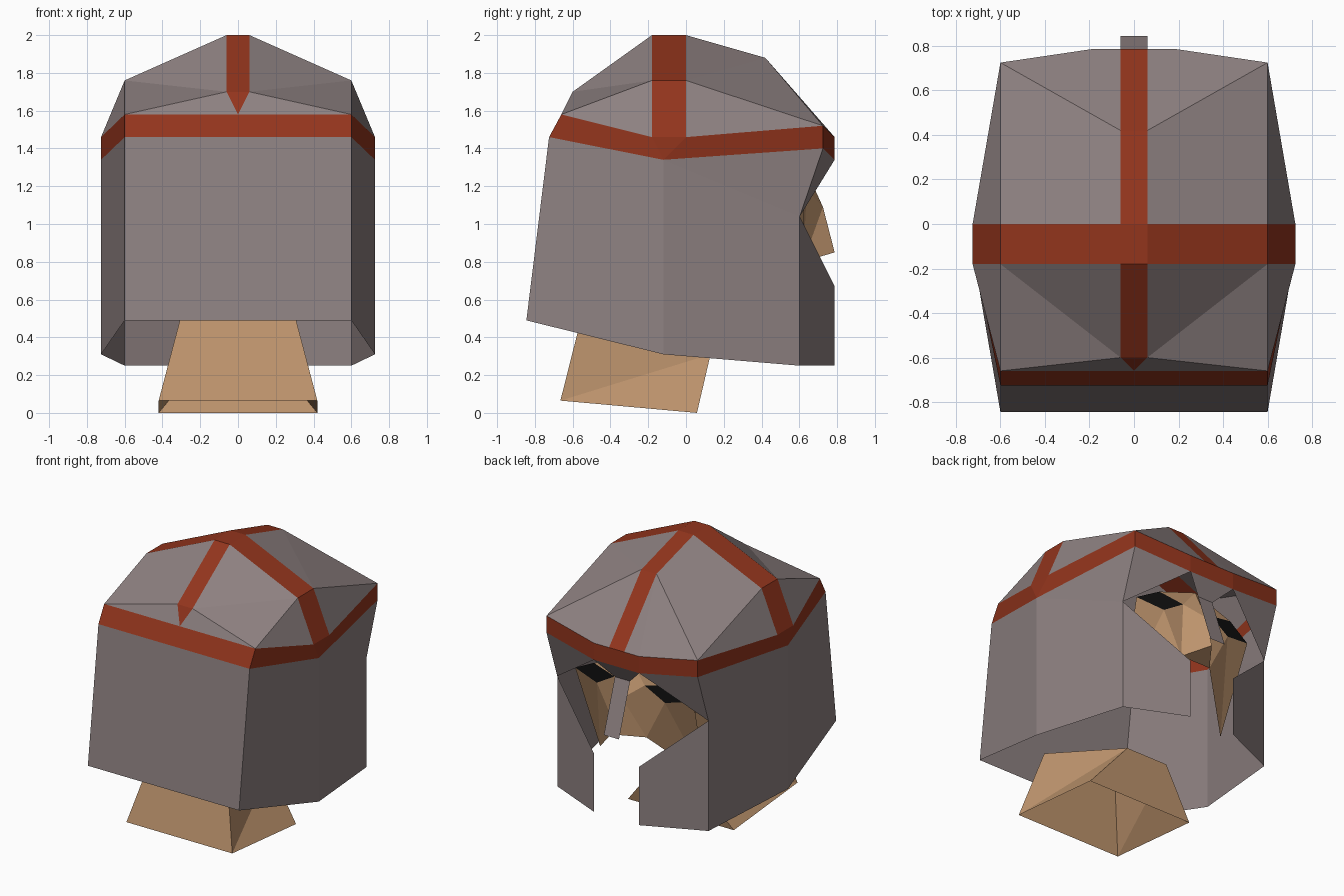
import bpy, bmesh
from mathutils import Vector

if "Cube" in bpy.data.objects:
    bpy.data.objects.remove(bpy.data.objects["Cube"])


def material(name, rgb):
    m = bpy.data.materials.new(name)
    m.diffuse_color = (*rgb, 1)
    m.use_nodes = True
    m.node_tree.nodes["Principled BSDF"].inputs["Base Color"].default_value = m.diffuse_color
    return m


STEEL = material("steel", (0.27, 0.22, 0.22))
RED = material("red_trim", (0.29, 0.035, 0.012))
SKIN = material("skin", (0.52, 0.30, 0.155))
BLACK = material("black", (0.005, 0.005, 0.005))


def part(name, faces, mat, centre=(0, 0, 1)):
    """Flat-faced half surface, turned outward and mirrored over x."""
    bm = bmesh.new()
    for face in faces:
        pts = []
        for p in face:
            if p not in pts:
                pts.append(p)
        if len(pts) < 3:
            continue
        f = bm.faces.new([bm.verts.new(p) for p in pts])
        f.normal_update()
        if f.normal.dot(f.calc_center_median() - Vector(centre)) < 0:
            f.normal_flip()
    bmesh.ops.remove_doubles(bm, verts=bm.verts, dist=0.0005)
    mesh = bpy.data.meshes.new(name)
    bm.to_mesh(mesh)
    bm.free()
    mesh.materials.append(mat)
    ob = bpy.data.objects.new(name, mesh)
    bpy.context.collection.objects.link(ob)
    mod = ob.modifiers.new("mirror", 'MIRROR')
    mod.use_clip = True
    return ob


def loft(a, b):
    return [(a[i], a[i + 1], b[i + 1], b[i]) for i in range(len(a) - 1)]


def mid(p):
    return (0, p[1], p[2])


# Band rails, from the -y centre round to the +y centre
corner_a, side_a, side_b = (.6, -.66, 1.58), (.725, -.18, 1.46), (.725, 0, 1.46)
corner_b, brow_up = (.6, .725, 1.52), (.18, .787, 1.46)
low_a, low_side = (.6, -.725, 1.46), (.725, -.12, 1.34)
low_b, brow_low = (.6, .725, 1.40), (.18, .787, 1.34)
upper = [mid(corner_a), corner_a, side_a, side_b, corner_b, brow_up, mid(brow_up)]
lower = [mid(low_a), low_a, low_side, low_side, low_b, brow_low, mid(brow_low)]
part("rim_band", loft(upper, lower), RED)

# Dome key points
ridge = [(.06, -.60, 1.70), (.06, -.18, 2.0), (.06, 0, 2.0), (.06, .42, 1.88),
         (.06, .787, 1.46)]
tip = mid(corner_a)
sh_a, sh_b = (.6, -.18, 1.76), (.6, 0, 1.76)

# Red cross on the dome
part("ridge_strip", loft(ridge, [mid(p) for p in ridge])
     + [(ridge[0], mid(ridge[0]), tip)], RED)
part("cross_strip", loft([ridge[1], sh_a, side_a], [ridge[2], sh_b, side_b]), RED)

# Dome panels
part("dome_panels", [
    (ridge[1], sh_a, ridge[0]), (sh_a, corner_a, ridge[0]),
    (ridge[0], corner_a, tip), (sh_a, side_a, corner_a),
    (ridge[2], ridge[3], sh_b), (ridge[3], corner_b, sh_b),
    (sh_b, corner_b, side_b), (ridge[3], brow_up, corner_b),
    (ridge[3], ridge[4], brow_up)], STEEL)

# Lower helmet walls
rim = [(0, -.845, .49), (.6, -.845, .49), (.725, -.12, .31)]
temple, hinge = (.6, .602, 1.04), (.6, .602, .25)
part("helmet_walls", loft(lower[:3], rim) + [
    (low_side, rim[2], hinge, temple), (low_side, temple, low_b)], STEEL)

# Cheek guards, temple plates, brow and nose guard
part("cheek_guard", [(temple, hinge, (.18, .787, .25), (.18, .787, .67))], STEEL)
part("temple_plate", [(low_b, temple, brow_low)], STEEL)
guard = [brow_low, (.06, .72, 1.225), (.06, .845, .855)]
part("nose_guard", loft(guard, [mid(p) for p in guard]), STEEL)

# Face mask
bridge, knee, nose = (0, .62, 1.32), (0, .725, 1.09), (0, .787, .85)
nostril, inner, outer = (.12, .62, .80), (.12, .64, 1.18), (.47, .585, 1.13)
bone, lid, jaw = (.27, .625, 1.09), (.3, .615, 1.22), (.417, .377, .50)
part("face", [
    (bridge, knee, inner), (knee, nose, nostril), (knee, nostril, inner),
    (nose, nostril, mid(nostril)), (inner, nostril, bone),
    (nostril, jaw, bone), (bone, jaw, outer), (bridge, inner, lid)], SKIN,
    centre=(0, 0, .9))
part("eye", [(inner, bone, outer, lid)], BLACK)

# Open tapered neck
base = [(0, -.665, .065), (.42, -.665, .065), (.42, .058, 0), (0, .058, 0)]
top = [(0, -.55, .52), (.30, -.55, .52), (.165, .13, .31), (0, .13, .31)]
neck = loft(base, top)
side = neck.pop(1)
neck += [(side[0], side[1], side[2]), (side[0], side[2], side[3])]
part("neck", neck, SKIN, centre=(0, -.25, .3))
